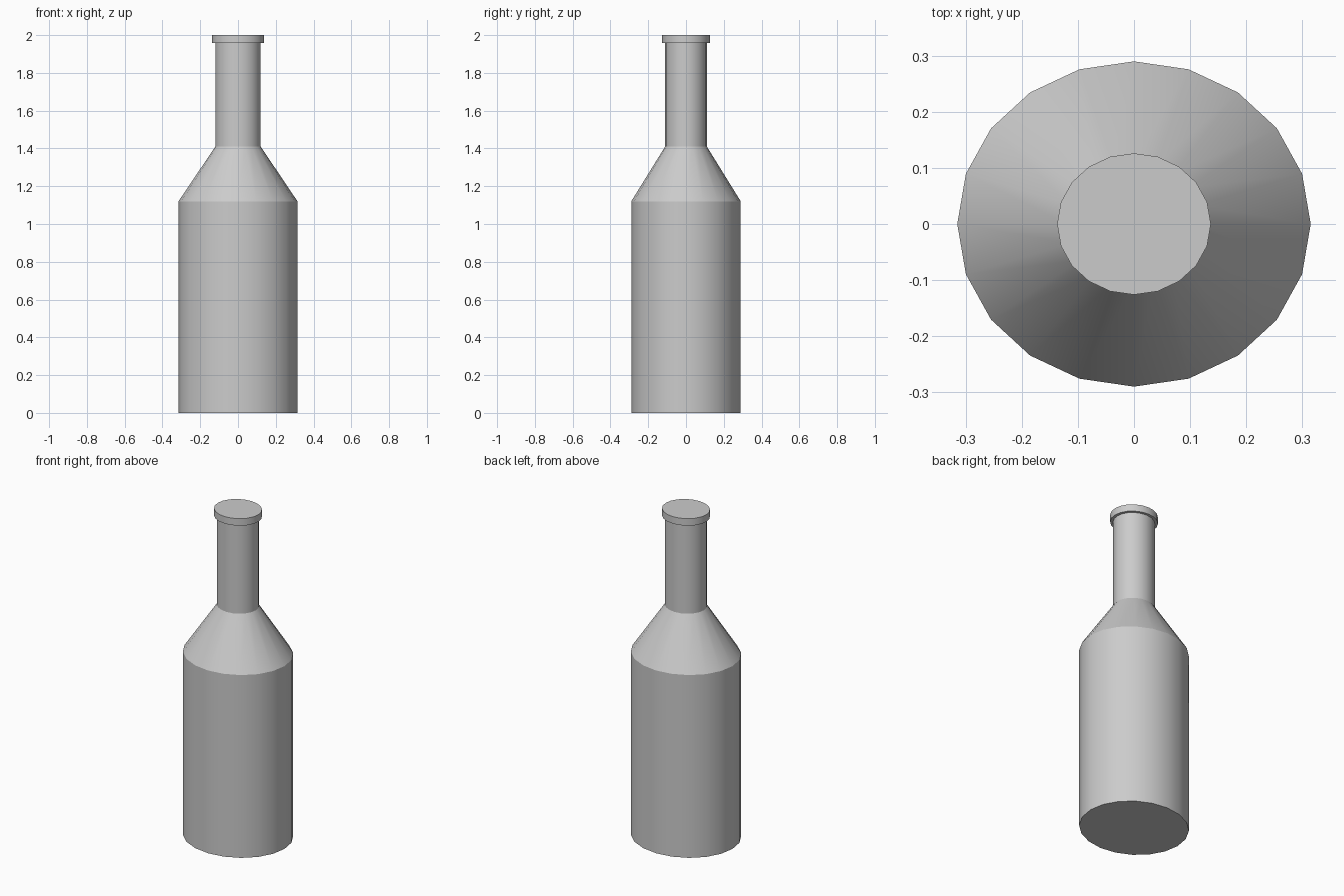
import bpy, bmesh, math

if "Cube" in bpy.data.objects:
    bpy.data.objects.remove(bpy.data.objects["Cube"])

SIDES = 20
DEPTH_RATIO = 0.92  # the round section is slightly flattened along y

# bottle outline: (radius, height) from base to lip
PROFILE = [(0.315, 0.0), (0.315, 1.12), (0.12, 1.41),
           (0.12, 1.957), (0.137, 1.957), (0.137, 2.0)]


def lathe(name, profile):
    bm = bmesh.new()
    rings = []
    for r, z in profile:
        angles = [2 * math.pi * i / SIDES for i in range(SIDES)]
        rings.append([bm.verts.new((r * math.cos(a), r * DEPTH_RATIO * math.sin(a), z))
                      for a in angles])
    # walls
    for low, high in zip(rings, rings[1:]):
        for i in range(SIDES):
            j = (i + 1) % SIDES
            bm.faces.new((low[i], low[j], high[j], high[i]))
    # base and top caps
    bm.faces.new(rings[0][::-1])
    bm.faces.new(rings[-1])
    mesh = bpy.data.meshes.new(name)
    bm.to_mesh(mesh)
    bm.free()
    obj = bpy.data.objects.new(name, mesh)
    bpy.context.collection.objects.link(obj)
    return obj


bottle = lathe("bottle", PROFILE)
bpy.context.view_layer.objects.active = bottle
bottle.select_set(True)
bpy.ops.object.shade_smooth_by_angle(angle=math.radians(30))
